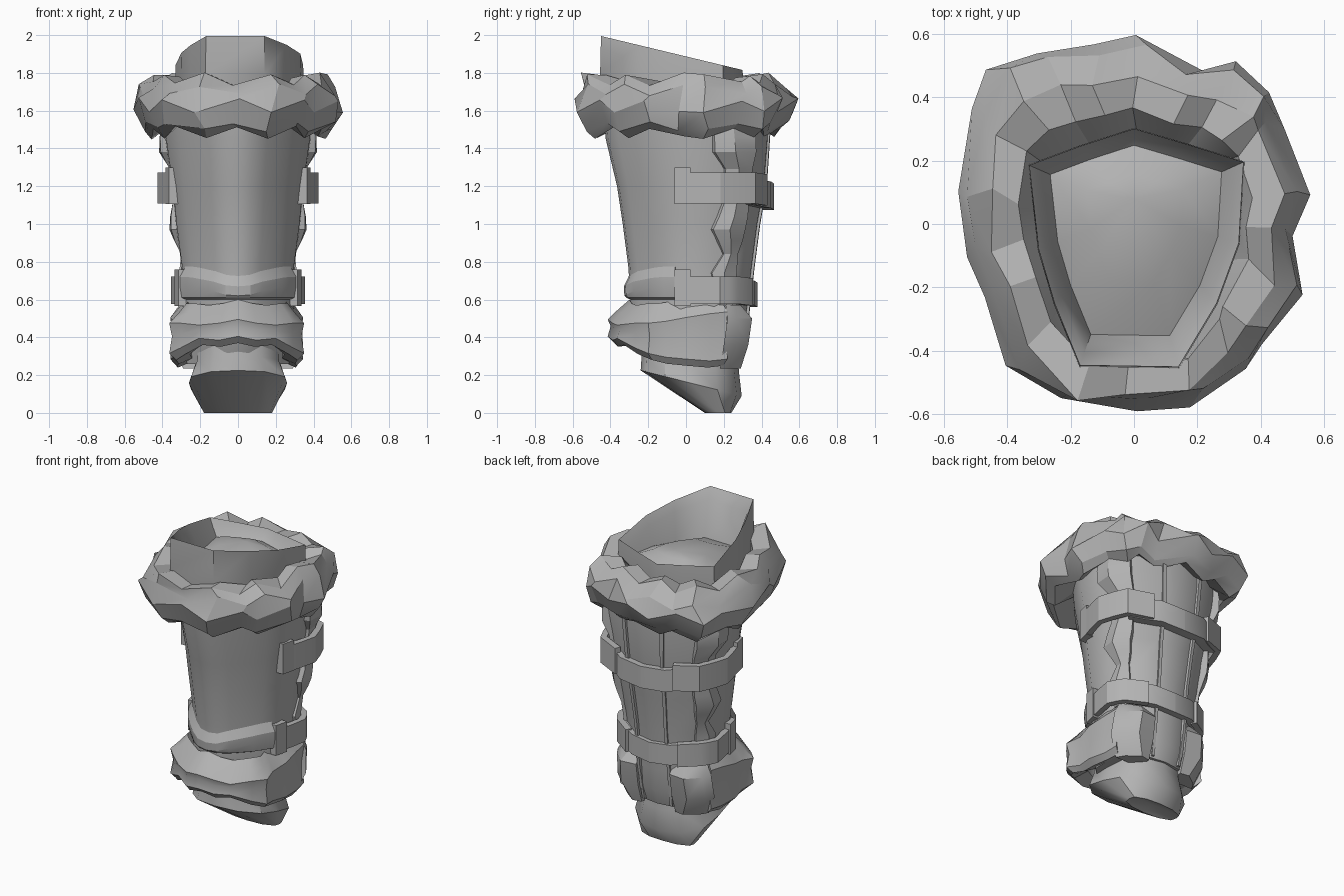
import bpy, bmesh, math, random
from mathutils import Vector

if "Cube" in bpy.data.objects:
    bpy.data.objects.remove(bpy.data.objects["Cube"])

random.seed(7)
grey = bpy.data.materials.new("mid_grey")
grey.diffuse_color = (0.45, 0.45, 0.45, 1)
grey.use_nodes = True
grey.node_tree.nodes["Principled BSDF"].inputs["Base Color"].default_value = grey.diffuse_color


def loft(name, rings, cap_start=None, cap_end=None, loop=False, angle=30):
    """Skin closed rings; a cap is True for a flat face or a point for a fan."""
    bm = bmesh.new()
    vs = [[bm.verts.new(p) for p in r] for r in rings]
    n = len(vs[0])
    pairs = list(zip(vs, vs[1:])) + ([(vs[-1], vs[0])] if loop else [])
    for a, b in pairs:
        for i in range(n):
            j = (i + 1) % n
            bm.faces.new((a[i], a[j], b[j], b[i]))
    for ring, cap in ((vs[0], cap_start), (vs[-1], cap_end)):
        if cap is True:
            bm.faces.new(ring)
        elif cap is not None:
            c = bm.verts.new(cap)
            for i in range(n):
                bm.faces.new((ring[i], ring[(i + 1) % n], c))
    bmesh.ops.recalc_face_normals(bm, faces=bm.faces)
    me = bpy.data.meshes.new(name)
    bm.to_mesh(me)
    bm.free()
    me.materials.append(grey)
    ob = bpy.data.objects.new(name, me)
    bpy.context.collection.objects.link(ob)
    bpy.ops.object.select_all(action='DESELECT')
    bpy.context.view_layer.objects.active = ob
    ob.select_set(True)
    bpy.ops.object.shade_smooth_by_angle(angle=math.radians(angle))
    return ob


# Shaft sizes by height: z, half width, front y, back y
SHAFT = [(0.26, .27, -.20, .29), (0.36, .29, -.25, .32), (0.5, .30, -.30, .33),
         (0.6, .295, -.295, .34), (0.77, .295, -.305, .36), (1.0, .325, -.335, .39),
         (1.2, .345, -.365, .425), (1.45, .38, -.425, .445), (1.62, .39, -.44, .445)]
POSITIONS = [0, .5, 1, 2, 2.4, 3, 4, 5, 6, 7]


def sizes(z):
    for a, b in zip(SHAFT, SHAFT[1:]):
        if z <= b[0]:
            t = (z - a[0]) / (b[0] - a[0])
            return [a[k] + (b[k] - a[k]) * t for k in (1, 2, 3)]
    return SHAFT[-1][1:]


def skin(i, z, off=0.0):
    """Point on the shaft: i = 0 front centre, 7 back centre, negative on the left."""
    w, f, b = sizes(z)
    half = [(0, f), (.2 * w, .97 * f), (.4 * w, .84 * f), (.71 * w, .53 * f), (.83 * w, .36 * f),
            (w, -.03), (w * 1.01, .15), (.88 * w, b - .11), (.42 * w, b - .015), (0, b)]
    k = abs(i)
    lo = max(n for n in range(9) if POSITIONS[n] <= k)
    t = (k - POSITIONS[lo]) / (POSITIONS[lo + 1] - POSITIONS[lo])
    x = half[lo][0] * (1 - t) + half[lo + 1][0] * t
    y = half[lo][1] * (1 - t) + half[lo + 1][1] * t
    v = Vector((x if i >= 0 else -x, y, 0))
    v += v.normalized() * off
    return Vector((v.x, v.y, z))


def band(name, path, height, thick):
    """Strap along the shaft; path holds (position, centre z, outer offset)."""
    rings = []
    for i, z, off in path:
        p, q = skin(i, z, off - thick), skin(i, z, off)
        up = Vector((0, 0, height / 2))
        rings.append([p - up, q - up, q + up, p + up])
    return loft(name, rings, True, True)


# Main shaft with a rounded nose in front
idx = POSITIONS + [-p for p in POSITIONS[-2:0:-1]]
loft("boot_shaft", [[skin(i, r[0]) for i in idx] for r in SHAFT], True, True, angle=35)

# Flared ridge across the front above the ankle
low = [(0, .64), (.5, .645), (1, .665), (2, .685), (2.4, .69), (2.8, .69)]
low = [(-i, z) for i, z in low[:0:-1]] + low
rings = []
for i, z in low:
    rings.append([skin(i, .59, -.02), skin(i, .61, .02), skin(i, z - .02, .03),
                  skin(i, z + .03, .03), skin(i, z + .085, .0), skin(i, z + .04, -.03)])
loft("front_ridge", rings, True, True, angle=20)

# Inner liner rising out of the collar, filled by a rounded dome
rim = [(.14, -.45), (.26, -.25), (.33, -.06), (.345, .195), (.17, .25), (0, .30),
       (-.17, .245), (-.33, .185), (-.30, -.08), (-.25, -.25), (-.17, -.445)]


def liner(scale, drop, tilt):
    return [(x * scale, .04 + (y - .04) * scale, 1.82 - drop + (.28 - y) * tilt) for x, y in rim]


loft("inner_liner", [liner(.96, .28, .05), liner(1.01, .10, .10), liner(1, 0, .24),
                     liner(.92, .04, .20), liner(.80, .07, -.06), liner(.45, .02, -.03)],
     None, (0, .08, 1.815), angle=60)


def liner_reach(x, y):
    """Distance from the middle to the liner wall in the direction of (x, y)."""
    d = Vector((x, y)).normalized()
    for (ax, ay), (bx, by) in zip(rim, rim[1:] + rim[:1]):
        det = d.x * (ay - by) - d.y * (ax - bx)
        if abs(det) > 1e-6:
            r = (ax * (ay - by) - ay * (ax - bx)) / det
            u = (d.x * ay - d.y * ax) / det
            if r > 0 and -.001 <= u <= 1.001:
                return r
    return .33


# Shaggy collar: outline with alternating tufts and hollows
outline = [(.55, .12), (.46, .32), (.42, .42), (.34, .5), (.2, .49), (.02, .595), (-.15, .56),
           (-.3, .54), (-.44, .51), (-.52, .35), (-.55, .12), (-.53, -.08), (-.46, -.25),
           (-.4, -.45), (-.2, -.56), (0, -.59), (.2, -.57), (.36, -.45), (.42, -.36),
           (.54, -.2), (.5, -.03)]
rings = []
for k, (x, y) in enumerate(outline):
    tuft = k % 2
    r = math.hypot(x, y)
    wall = (liner_reach(x, y) - .01) / r
    crest = wall + (1 - wall) * .45
    j = [random.uniform(-.03, .03) for _ in range(8)]
    prof = [(.62, 1.55, 0), (.84, 1.455 + .06 * tuft, j[0]), (.93 + j[1], 1.50 + .04 * tuft, j[2]),
            (1.0, 1.60 + .06 * tuft, j[3]), (.95 + j[6] * .7, 1.73 - .05 * tuft, -j[2]),
            (crest + .08 + j[4], 1.795 - .05 * tuft, j[5]), (crest - .1, 1.78 - .04 * tuft, j[7]),
            (wall, 1.67, 0)]
    ring = []
    for s, z, twist in prof:
        c, n = math.cos(twist * 2), math.sin(twist * 2)
        ring.append(((x * c - y * n) * s, (x * n + y * c) * s, z + twist * .4))
    rings.append(ring)
loft("fur_collar", rings, loop=True, angle=22)

# Ankle cuff: a lumpy roll, high in front and low toward the back: x, y, low z, high z
roll = [(0, -.415, .37, .53), (.10, -.40, .35, .51), (.20, -.365, .36, .50), (.30, -.28, .31, .51),
        (.35, -.20, .28, .51), (.335, -.11, .26, .52), (.345, 0, .25, .54),
        (.34, .13, .24, .56), (.32, .22, .25, .57)]
full = [(-x * 1.04, y * (.86 if .15 < x and y < 0 else 1), a, b) for x, y, a, b in roll[:0:-1]] + roll
rings = []
for k, (x, y, a, b) in enumerate(full):
    s = .97 if k % 2 else 1.0
    m = (a + b) / 2
    rings.append([(x * .7, y * .7, a + .03), (x * .9, y * .9, a), (x * s, y * s, a + .035),
                  (x * .96, y * .96, m + .01), (x * s, y * s, b - .035),
                  (x * .86, y * .86, b + .02), (x * .75, y * .72, b + .07)])
loft("ankle_cuff", rings, True, True, angle=35)


# Foot stub, cut off at a slant
def stub(w, f, b, zf, zb):
    out = []
    for k in range(12):
        a = 2 * math.pi * k / 12
        c, s = math.sin(a), -math.cos(a)
        c = max(-1, min(1, c * 1.1))
        s = max(-1, min(1, s * 1.04))
        t = (s + 1) / 2
        out.append((w * c, f + (b - f) * t, zf + (zb - zf) * t))
    return out


loft("foot_stub", [stub(.22, -.22, .27, .42, .40), stub(.225, -.235, .28, .30, .22),
                   stub(.26, -.24, .295, .225, .09), stub(.18, .10, .24, .0, .0)],
     True, (0, .16, .03), angle=40)

# Parts on both sides
for s, side in ((1, "right"), (-1, "left")):
    # Straps riding over the side seam: centre z, height, bulge, buckle x range
    for label, z, h, e, bx in (("upper", 1.19, .165, .085, (.31, .385)),
                               ("lower", .65, .145, .065, (.265, .335))):
        band(f"{label}_strap_{side}",
             [(s * 3.1, z, e * .35), (s * 3.6, z, e * .7), (s * 4, z, e), (s * 4.5, z, e),
              (s * 5, z, e * .9), (s * 5.75, z - .01, .055)], h, .04)
        ring = [(s * bx[0], -.06), (s * (bx[1] - .02), -.06), (s * bx[1], .025), (s * bx[0], .025)]
        loft(f"{label}_buckle_{side}", [[(x, y, c) for x, y in ring] for c in (z - .085, z + .11)],
             True, True)

    # Ragged seam down the side: z, start, end, offset
    seam = [(1.55, 4.0, 5.1, .03), (1.46, 3.95, 5.1, .06), (1.38, 3.95, 5.1, .075),
            (1.29, 4.3, 5.15, .035), (1.12, 4.3, 5.15, .04), (1.04, 4.1, 5.15, .06),
            (.97, 3.9, 5.1, .065), (.91, 4.1, 5.1, .05), (.84, 4.4, 5.05, .025),
            (.74, 3.9, 5.1, .03), (.57, 4.3, 5.1, .03)]
    loft(f"side_seam_{side}",
         [[skin(s * a, z, -.04), skin(s * a, z, e * .5), skin(s * (a * .6 + b * .4), z, e),
           skin(s * b, z, e * .6), skin(s * (b + .1), z, -.04)] for z, a, b, e in seam],
         True, True, angle=25)

    # Heel flap
    flap = [(.57, .21, .29, .30), (.50, .22, .35, .335), (.36, .20, .33, .345), (.235, .18, .29, .29)]
    loft(f"heel_flap_{side}",
         [[(s * .12, a, z), (s * x, a, z), (s * (x - .03), a + .05, z), (s * (x - .11), b, z),
           (s * .12, b - .01, z)] for z, a, b, x in flap], True, True)

    # Raised panel edge on the back
    rings = []
    for z in (.27, .5, .77, 1.0, 1.2, 1.5):
        rings.append([skin(s * 6.1, z, -.02), skin(s * 6.1, z, .015),
                      skin(s * 6.25, z, .015), skin(s * 6.25, z, -.02)])
    loft(f"back_panel_edge_{side}", rings, True, True)

# Straps crossing the back, slightly lower than the side ends
for label, z, h, e in (("upper", 1.155, .14, .05), ("lower", .635, .13, .035)):
    path = [(5, z + .02, .045), (5.5, z + .01, .04), (6, z, e), (6.99, z - .01, e)]
    path += [(-i, c, o) for i, c, o in path[::-1]]
    band(f"{label}_back_strap", path, h, .06)
